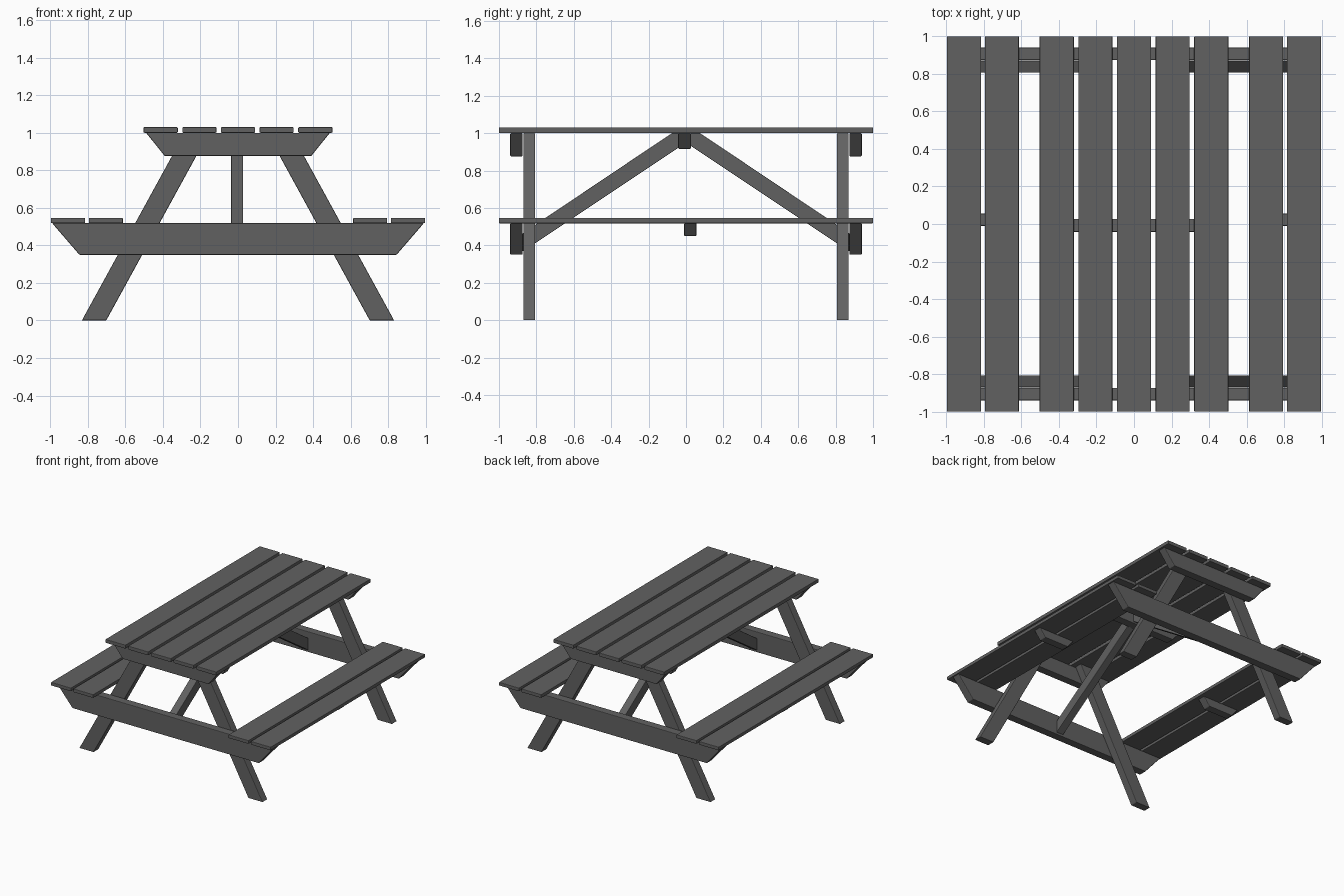
import bpy, bmesh
from mathutils import Vector

if "Cube" in bpy.data.objects:
    bpy.data.objects.remove(bpy.data.objects["Cube"])

wood = bpy.data.materials.new("dark_wood")
wood.diffuse_color = (0.12, 0.12, 0.12, 1)
wood.use_nodes = True
wood.node_tree.nodes["Principled BSDF"].inputs["Base Color"].default_value = wood.diffuse_color


def prism(name, profile, lo, hi, axis, bevel=0.005):
    """Extrude a 2D profile: axis 'y' takes (x, z) points, axis 'x' takes (y, z)."""
    bm = bmesh.new()
    place = (lambda a, b: (a, lo, b)) if axis == 'y' else (lambda a, b: (lo, a, b))
    face = bm.faces.new([bm.verts.new(place(a, b)) for a, b in profile])
    ext = bmesh.ops.extrude_face_region(bm, geom=[face])
    shift = Vector((0, hi - lo, 0)) if axis == 'y' else Vector((hi - lo, 0, 0))
    bmesh.ops.translate(bm, vec=shift,
                        verts=[v for v in ext["geom"] if isinstance(v, bmesh.types.BMVert)])
    bmesh.ops.recalc_face_normals(bm, faces=bm.faces[:])
    mesh = bpy.data.meshes.new(name)
    bm.to_mesh(mesh)
    bm.free()
    mesh.materials.append(wood)
    ob = bpy.data.objects.new(name, mesh)
    bpy.context.collection.objects.link(ob)
    mod = ob.modifiers.new("soft_edges", 'BEVEL')
    mod.width, mod.segments = bevel, 2
    return ob


def plank(name, x, z0, z1):
    w = 0.091
    prism(name, [(x - w, z0), (x + w, z0), (x + w, z1), (x - w, z1)], -1, 1, 'y', 0.004)


def tapered(name, cx, top, bottom, z0, z1, y0, y1):
    """Beam whose ends slope inward towards the bottom."""
    prism(name, [(cx - top, z1), (cx - bottom, z0), (cx + bottom, z0), (cx + top, z1)], y0, y1, 'y')


# Table top and bench planks
for i in range(-2, 3):
    plank("table_plank", i * 0.206, 1.0, 1.03)
for s in (-1, 1):
    for x in (0.704, 0.906):
        plank("bench_plank", s * x, 0.518, 0.546)

for s, end in ((-1, "front"), (1, "back")):
    # Cross beams carrying the top and the benches
    y0, y1 = sorted((s * 0.94, s * 0.873))
    tapered(end + "_top_beam", 0, 0.49, 0.39, 0.876, 1.0, y0, y1)
    tapered(end + "_bench_beam", 0, 0.99, 0.845, 0.35, 0.518, y0, y1)
    # Splayed legs
    y0, y1 = sorted((s * 0.87, s * 0.806))
    for m in (-1, 1):
        prism(end + "_leg", [(m * 0.832, 0), (m * 0.702, 0), (m * 0.154, 1.0), (m * 0.284, 1.0)],
              y0, y1, 'y')
    # Diagonal brace from the bench beam up to the middle of the top
    prism(end + "_brace", [(s * y, z) for y, z in ((0.873, 0.367), (0.873, 0.465), (0.075, 1.0),
                                                   (0.025, 1.0), (0.025, 0.932))],
          -0.036, 0.027, 'x', 0.003)

# Battens under the top and the benches
tapered("top_batten", 0, 0.43, 0.36, 0.916, 1.0, -0.042, 0.027)
for s in (-1, 1):
    tapered("bench_batten", s * 0.805, 0.165, 0.11, 0.45, 0.518, -0.01, 0.056)
